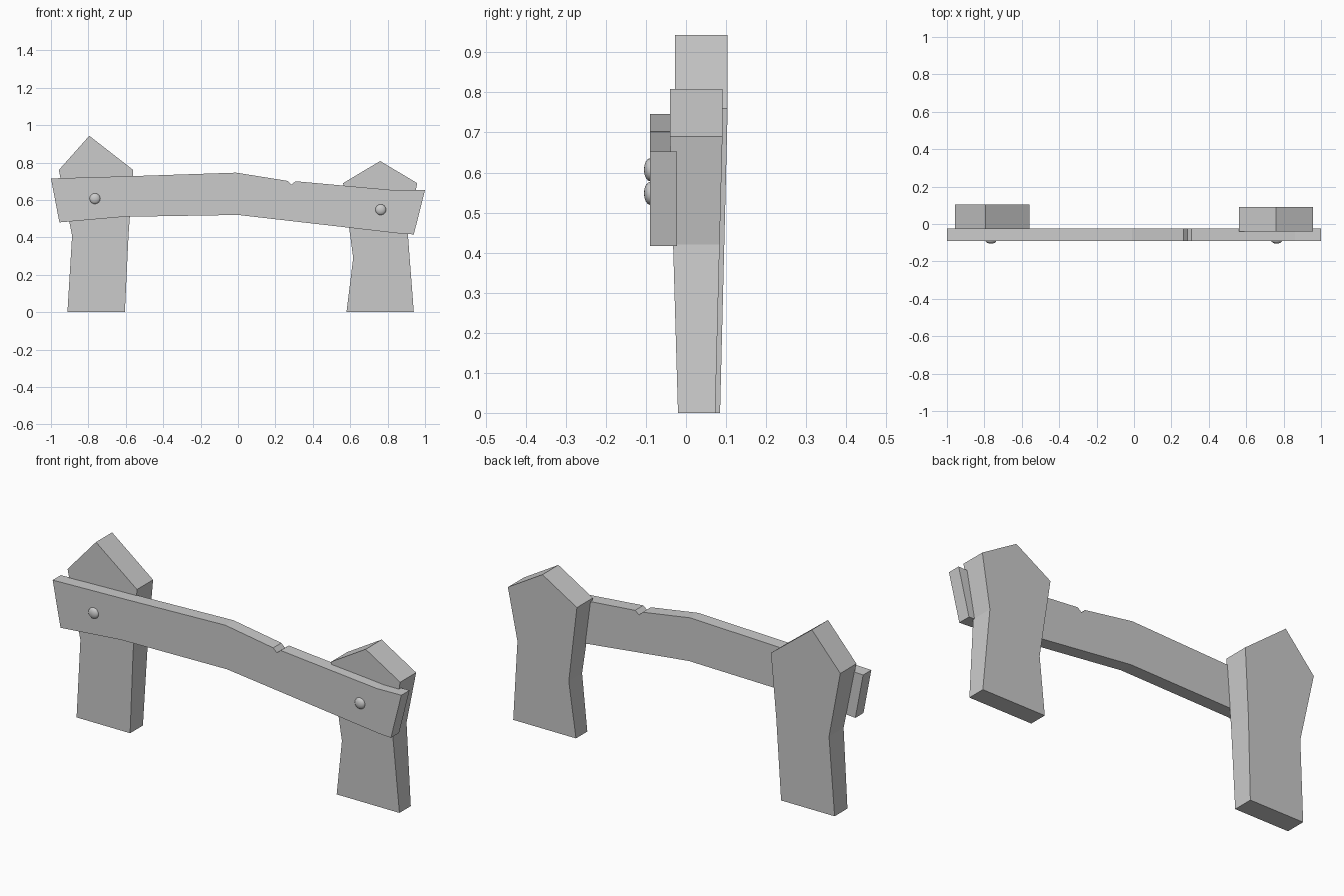
import bpy, bmesh
from math import radians

if "Cube" in bpy.data.objects:
    bpy.data.objects.remove(bpy.data.objects["Cube"])


def slab(name, profile, front, back):
    """Extrude an x/z outline; front(z) and back(z) give the y of each face."""
    bm = bmesh.new()
    f = [bm.verts.new((x, front(z), z)) for x, z in profile]
    b = [bm.verts.new((x, back(z), z)) for x, z in profile]
    bm.faces.new(f)
    bm.faces.new(b[::-1])
    n = len(profile)
    for i in range(n):
        j = (i + 1) % n
        bm.faces.new((f[i], b[i], b[j], f[j]))
    bmesh.ops.recalc_face_normals(bm, faces=bm.faces)
    me = bpy.data.meshes.new(name)
    bm.to_mesh(me)
    bm.free()
    ob = bpy.data.objects.new(name, me)
    bpy.context.collection.objects.link(ob)
    return ob


def taper(low, high, shoulder):
    """Linear from the ground to the shoulder, constant above it."""
    return lambda z: low + (high - low) * min(z / shoulder, 1)


# Pointed posts, thinner at the ground
slab("left_post",
     [(-0.912, 0), (-0.605, 0), (-0.585, 0.42), (-0.56, 0.76),
      (-0.795, 0.943), (-0.958, 0.76), (-0.887, 0.41)],
     taper(-0.02, -0.028, 0.76), taper(0.085, 0.104, 0.76))
slab("right_post",
     [(0.58, 0), (0.94, 0), (0.908, 0.42), (0.958, 0.69),
      (0.76, 0.808), (0.562, 0.69), (0.616, 0.29)],
     taper(-0.02, -0.04, 0.69), taper(0.073, 0.091, 0.69))

# Bent plank with a small notch in its top edge
slab("rail_plank",
     [(-0.955, 0.48), (-0.61, 0.51), (0, 0.52), (0.87, 0.42), (0.94, 0.416),
      (1.0, 0.653), (0.86, 0.65), (0.308, 0.70), (0.285, 0.682), (0.265, 0.702),
      (-0.01, 0.746), (-0.58, 0.727), (-1.0, 0.715)],
     lambda z: -0.09, lambda z: -0.023)

# Domed nail heads
for name, x, z in (("left_nail", -0.765, 0.607), ("right_nail", 0.763, 0.548)):
    bpy.ops.mesh.primitive_uv_sphere_add(segments=16, ring_count=8, radius=0.029,
                                         location=(x, -0.089, z),
                                         rotation=(radians(90), 0, 0))
    nail = bpy.context.object
    nail.name = name
    nail.scale = (1, 1, 0.55)
    bpy.ops.object.shade_smooth()
